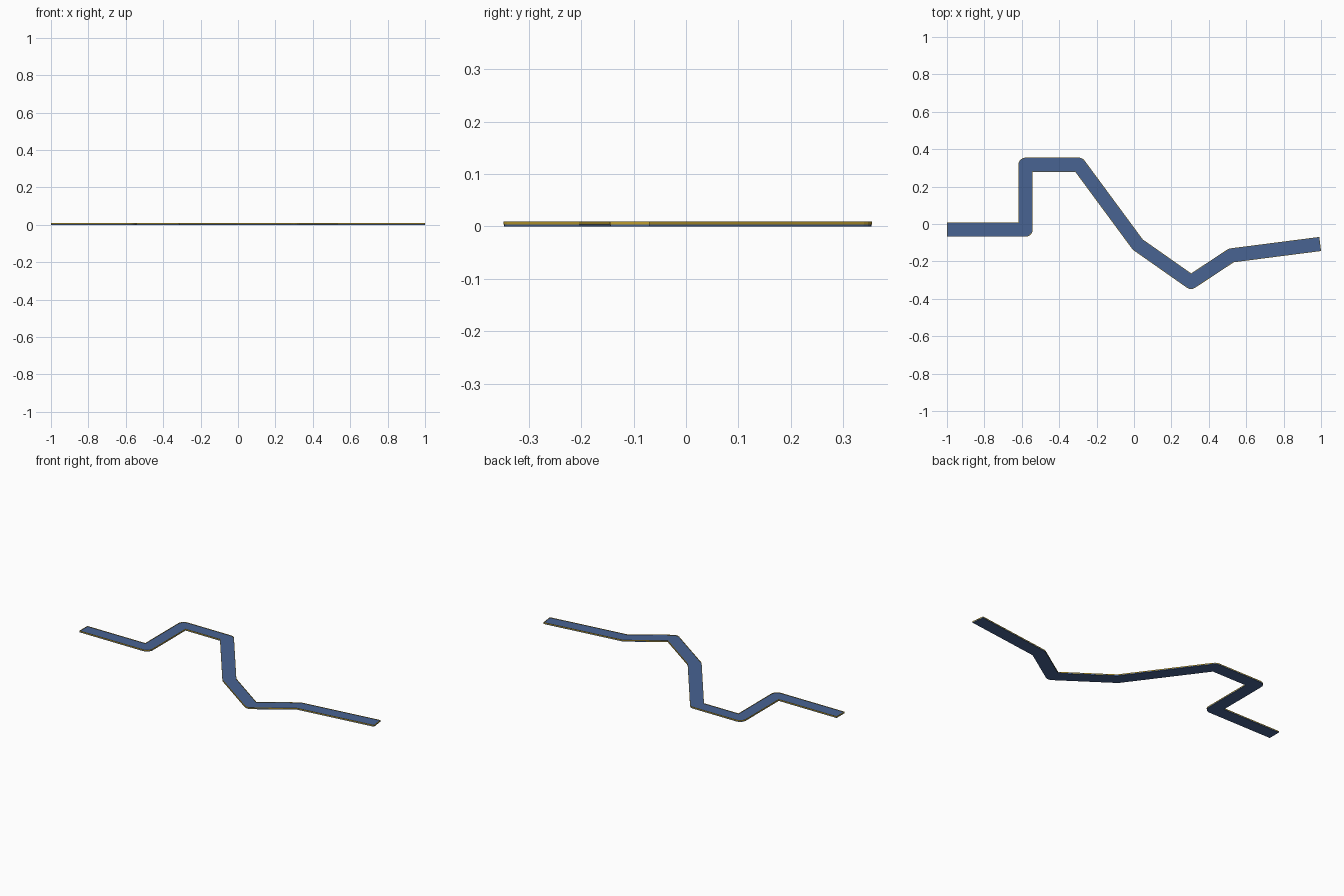
import bpy, bmesh, math
from mathutils import Vector

if "Cube" in bpy.data.objects:
    bpy.data.objects.remove(bpy.data.objects["Cube"])

H = 0.0375           # half width of the ribbon
BASE, TOP = 0.006, 0.009
PATH = [Vector(p) for p in [(-1, -0.03), (-0.58, -0.03), (-0.58, 0.317), (-0.295, 0.317),
        (0.02, -0.11), (0.305, -0.31), (0.52, -0.168), (0.995, -0.107)]]


def material(name, rgb):
    m = bpy.data.materials.new(name)
    m.diffuse_color = (*rgb, 1)
    m.use_nodes = True
    m.node_tree.nodes["Principled BSDF"].inputs["Base Color"].default_value = m.diffuse_color
    return m


blue = material("slate blue", (0.065, 0.125, 0.29))
gold = material("gold", (0.55, 0.36, 0.03))


def side(path, h):
    """Left offset of a path: sharp inner corners, rounded outer corners."""
    dirs = [(b - a).normalized() for a, b in zip(path, path[1:])]
    left = [Vector((-d.y, d.x)) for d in dirs]
    pts = [path[0] + left[0] * h]
    for p, d0, d1, n0, n1 in zip(path[1:], dirs, dirs[1:], left, left[1:]):
        turn = math.atan2(d0.x * d1.y - d0.y * d1.x, d0.dot(d1))
        if turn > 0:
            pts.append(p + (n0 + n1).normalized() * h / math.cos(turn / 2))
        else:
            k = max(2, round(abs(turn) / 0.3))
            a = math.atan2(n0.y, n0.x)
            pts += [p + h * Vector((math.cos(a + turn * i / k), math.sin(a + turn * i / k)))
                    for i in range(k + 1)]
    return pts + [path[-1] + left[-1] * h]


def outline(inset=0.0):
    path = [p.copy() for p in PATH]
    path[0] += (path[1] - path[0]).normalized() * inset
    path[-1] += (path[-2] - path[-1]).normalized() * inset
    return side(path, H - inset) + side(path[::-1], H - inset)


def add_object(name, bm, mat):
    bmesh.ops.recalc_face_normals(bm, faces=bm.faces)
    mesh = bpy.data.meshes.new(name)
    bm.to_mesh(mesh)
    bm.free()
    mesh.materials.append(mat)
    obj = bpy.data.objects.new(name, mesh)
    bpy.context.collection.objects.link(obj)


# Flat ribbon slab
bm = bmesh.new()
face = bm.faces.new([bm.verts.new((p.x, p.y, 0)) for p in outline()])
ext = bmesh.ops.extrude_face_region(bm, geom=[face], use_keep_orig=True)
bmesh.ops.translate(bm, vec=(0, 0, BASE + 0.001),
                    verts=[v for v in ext["geom"] if isinstance(v, bmesh.types.BMVert)])
add_object("ribbon_slab", bm, blue)

# Thin gold rim around the edge
outer, inner = outline(-0.0005), outline(0.002)
bm = bmesh.new()
rings = [[bm.verts.new((p.x, p.y, z)) for p in pts]
         for pts, z in ((outer, 0.004), (outer, TOP), (inner, TOP), (inner, 0.004))]
n = len(outer)
for a, b in zip(rings, rings[1:] + rings[:1]):
    for i in range(n):
        j = (i + 1) % n
        bm.faces.new((a[i], a[j], b[j], b[i]))
add_object("edge_rim", bm, gold)
